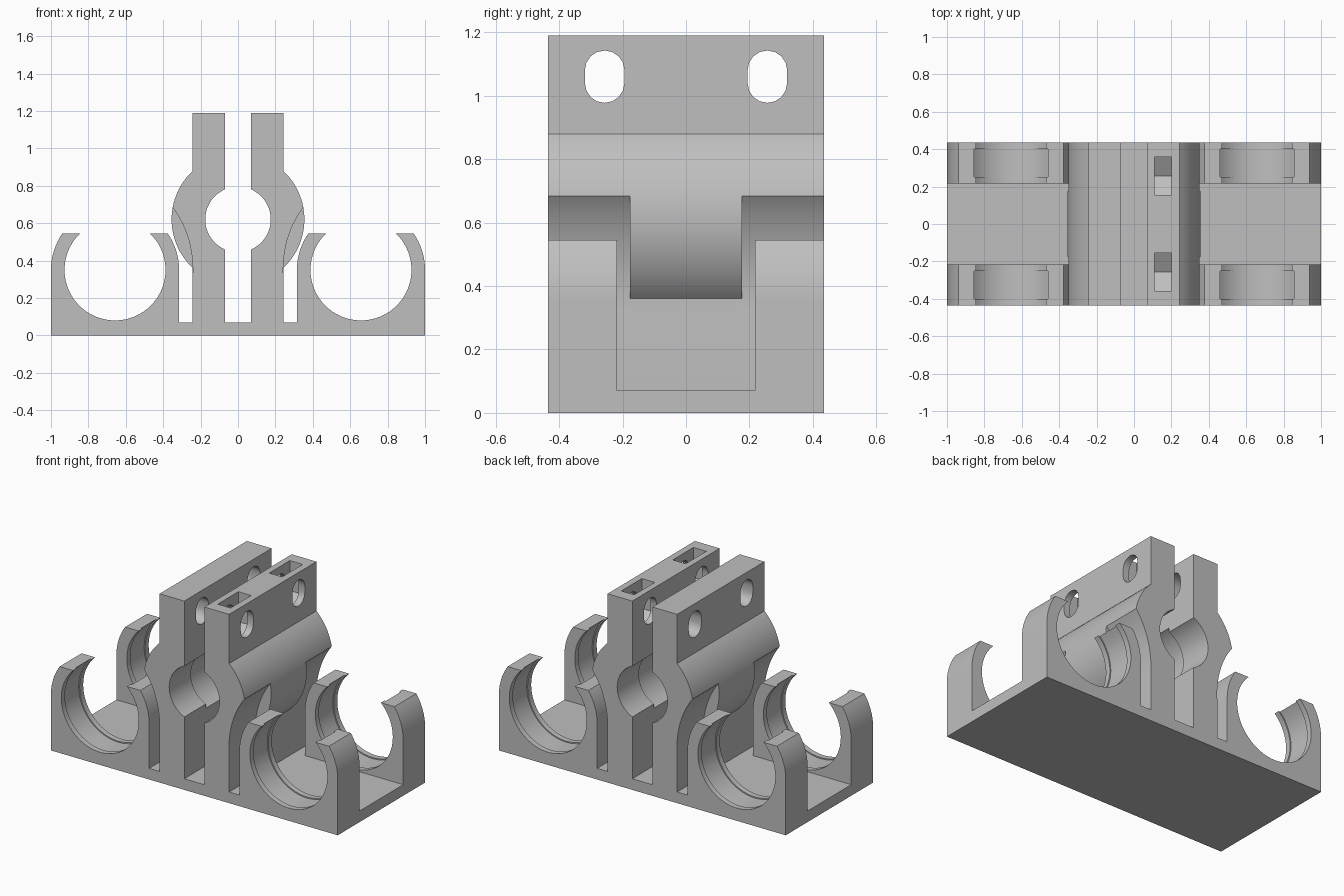
import bpy, bmesh
from math import pi, sin, cos, asin, acos, sqrt, radians

if "Cube" in bpy.data.objects:
    bpy.data.objects.remove(bpy.data.objects["Cube"])

GREY = bpy.data.materials.new("plain grey")
GREY.use_nodes = True
GREY.diffuse_color = (0.52, 0.52, 0.52, 1)
GREY.node_tree.nodes["Principled BSDF"].inputs["Base Color"].default_value = (0.52, 0.52, 0.52, 1)

DEPTH = 0.435        # half depth of the whole holder
FLOOR = 0.07         # top of the base plate
CLIP_X, CLIP_Z = 0.6575, 0.35
CLAMP_Z = 0.62


def arc(cx, cy, rx, ry, start, end, steps=32):
    turns = [start + (end - start) * i / steps for i in range(steps + 1)]
    return [(cx + rx * cos(t), cy + ry * sin(t)) for t in turns]


def oval(cx, cy, rx, ry, steps=64):
    return arc(cx, cy, rx, ry, 0, 2 * pi, steps)[:-1]


def extrude(name, outline, low, high, axis="y", side=1):
    """Prism of an outline: (x, z) along y, or (y, z) along x; side mirrors x."""
    bm = bmesh.new()
    if axis == "y":
        corners = [(a * side, low, b) for a, b in outline]
        push = (0, high - low, 0)
    else:
        corners = [(low * side, a, b) for a, b in outline]
        push = ((high - low) * side, 0, 0)
    face = bm.faces.new([bm.verts.new(c) for c in corners])
    grown = bmesh.ops.extrude_face_region(bm, geom=[face])["geom"]
    bmesh.ops.translate(bm, vec=push, verts=[v for v in grown if isinstance(v, bmesh.types.BMVert)])
    bmesh.ops.recalc_face_normals(bm, faces=bm.faces)
    mesh = bpy.data.meshes.new(name)
    bm.to_mesh(mesh)
    bm.free()
    mesh.materials.append(GREY)
    obj = bpy.data.objects.new(name, mesh)
    bpy.context.collection.objects.link(obj)
    return obj


def activate(obj):
    bpy.ops.object.select_all(action="DESELECT")
    obj.select_set(True)
    bpy.context.view_layer.objects.active = obj


def carve(obj, cutters):
    activate(obj)
    for cutter in cutters:
        mod = obj.modifiers.new("cut", "BOOLEAN")
        mod.operation, mod.solver, mod.object = "DIFFERENCE", "EXACT", cutter
        bpy.ops.object.modifier_apply(modifier=mod.name)
        bpy.data.objects.remove(cutter)


def smooth(obj):
    activate(obj)
    bpy.ops.object.shade_smooth_by_angle(angle=radians(25))


# Base plate
extrude("base_plate", [(-1, 0), (1, 0), (1, FLOOR), (-1, FLOOR)], -DEPTH, DEPTH)

# Open pipe clip outline: straight outer walls, round bore, flat tips
outer, inner, rise = 0.3425, 0.27, 0.195
t_out, t_in = asin(rise / outer), asin(rise / inner)
clip = [(CLIP_X + outer, FLOOR)]
clip += arc(CLIP_X, CLIP_Z, outer, outer, 0, t_out, 12)
clip += arc(CLIP_X, CLIP_Z, inner, inner, t_in, -pi - t_in, 64)
clip += arc(CLIP_X, CLIP_Z, outer, outer, pi - t_out, pi, 12)
clip += [(CLIP_X - outer, FLOOR)]

# Clamp jaw outline: flat post with a round bulge and a half bore
near, far, bulge, bore, top = 0.07, 0.2425, 0.355, 0.175, 1.19
a_out, a_in = acos(far / bulge), acos(near / bore)
jaw = [(near, FLOOR), (far, FLOOR)]
jaw += arc(0, CLAMP_Z, bulge, bulge, -a_out, a_out)
jaw += [(far, top), (near, top)]
jaw += arc(0, CLAMP_Z, bore, bore, a_in, -a_in)

# Bolt slot and nut pocket outlines
BOLT_Y, BOLT_Z = 0.2565, 1.06
slot = arc(0, BOLT_Z + 0.02, 0.0625, 0.0625, 0, pi, 8) + arc(0, BOLT_Z - 0.02, 0.0625, 0.0625, pi, 2 * pi, 8)
half = 0.1025
tip = half / sqrt(3)
pocket = [(-half, top + 0.1), (-half, BOLT_Z - tip), (0, BOLT_Z - 2 * tip), (half, BOLT_Z - tip), (half, top + 0.1)]

for side, hand in ((1, "left"), (-1, "right")):
    # Clips, each with a shallow groove in its bore
    for low, high, end in ((-DEPTH, -0.217, "front"), (0.217, DEPTH, "back")):
        part = extrude(f"{end}_{hand}_clip", clip, low, high, side=side)
        groove = extrude("groove", oval(CLIP_X, CLIP_Z, 0.277, 0.277), low + 0.035, high - 0.035, side=side)
        carve(part, [groove])
        smooth(part)

    # Jaw with widened bore, clip clearance at both ends, bolt slots and nut pockets
    part = extrude(f"{hand}_clamp_jaw", jaw, -DEPTH, DEPTH, side=side)
    cutters = [extrude("wide_bore", oval(0, CLAMP_Z, 0.2, 0.2), -0.22, 0.22)]
    for end in (-1, 1):
        low, high = sorted((end * 0.177, end * 0.6))
        cutters.append(extrude("clearance", oval(CLIP_X, CLIP_Z, 0.416, 0.497, 96), low, high, side=side))
        y = end * BOLT_Y
        cutters.append(extrude("bolt_slot", [(a + y, b) for a, b in slot], 0, 0.5, "x", side))
        if side == 1:
            cutters.append(extrude("nut_pocket", [(a + y, b) for a, b in pocket], 0.11, 0.2, "x"))
    carve(part, cutters)
    smooth(part)
